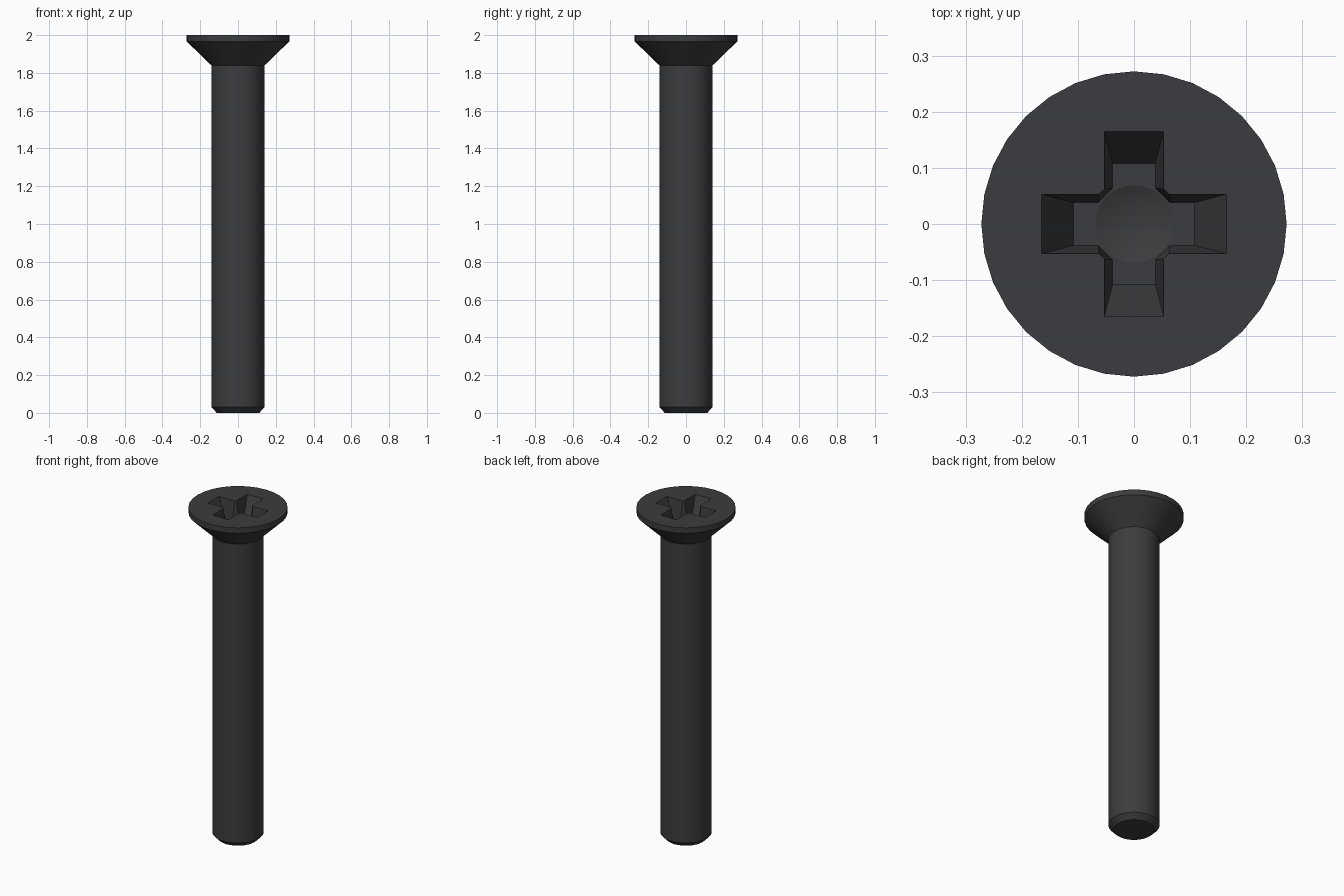
import bpy, bmesh
from math import cos, sin, pi

if "Cube" in bpy.data.objects:
    bpy.data.objects.remove(bpy.data.objects["Cube"])

SIDES = 32


def finish(name, bm):
    bmesh.ops.recalc_face_normals(bm, faces=bm.faces)
    mesh = bpy.data.meshes.new(name)
    bm.to_mesh(mesh)
    bm.free()
    obj = bpy.data.objects.new(name, mesh)
    bpy.context.collection.objects.link(obj)
    return obj


def loft(name, rings, tip=None):
    """Skin equal-length point rings; close the last with a cap or a tip."""
    bm = bmesh.new()
    loops = [[bm.verts.new(p) for p in ring] for ring in rings]
    n = len(loops[0])
    for a, b in zip(loops, loops[1:]):
        for i in range(n):
            j = (i + 1) % n
            bm.faces.new((a[i], a[j], b[j], b[i]))
    bm.faces.new(loops[0])
    if tip is None:
        bm.faces.new(loops[-1])
    else:
        t = bm.verts.new(tip)
        for i in range(n):
            bm.faces.new((loops[-1][i], loops[-1][(i + 1) % n], t))
    return finish(name, bm)


def circle(r, z):
    return [(r * cos(2 * pi * i / SIDES), r * sin(2 * pi * i / SIDES), z)
            for i in range(SIDES)]


def cross(w, c, end, z):
    """Cross outline: half width w, chamfered inner corners at c, arm length end."""
    quarter = [(end, -w), (end, w), (c, w), (w, c)]
    pts = []
    for k in range(4):
        for x, y in quarter:
            for _ in range(k):
                x, y = -y, x
            pts.append((x, y, z))
    return pts


# Screw body: chamfered shank and countersunk head
profile = [(0.112, 0), (0.141, 0.03), (0.141, 1.84), (0.272, 1.967), (0.272, 2)]
screw = loft("countersunk_screw", [circle(r, z) for r, z in profile])

# Tapered cross recess, its walls continued a little above the head
top, floor, depth, over = (0.053, 0.062, 0.165), (0.038, 0.064, 0.108), 0.12, 0.02
above = [t + (t - f) * over / depth for t, f in zip(top, floor)]
recess = loft("recess_cutter", [cross(*above, 2 + over), cross(*floor, 2 - depth)])

# Conical drill point in the recess floor
z = 2 - depth
drill = loft("drill_cutter", [circle(0.069, z + 0.02), circle(0.069, z)], (0, 0, z - 0.03))

bpy.context.view_layer.objects.active = screw
screw.select_set(True)
for cutter in (recess, drill):
    cutter.hide_render = True
    mod = screw.modifiers.new(cutter.name, "BOOLEAN")
    mod.operation = "DIFFERENCE"
    mod.solver = "EXACT"
    mod.object = cutter
    bpy.ops.object.modifier_apply(modifier=mod.name)
    bpy.data.objects.remove(cutter)

bpy.ops.object.shade_smooth_by_angle(angle=pi / 9)

# Dark steel finish
mat = bpy.data.materials.new("dark_steel")
mat.diffuse_color = (0.043, 0.046, 0.05, 1)
mat.use_nodes = True
mat.node_tree.nodes["Principled BSDF"].inputs["Base Color"].default_value = mat.diffuse_color
screw.data.materials.clear()
screw.data.materials.append(mat)
